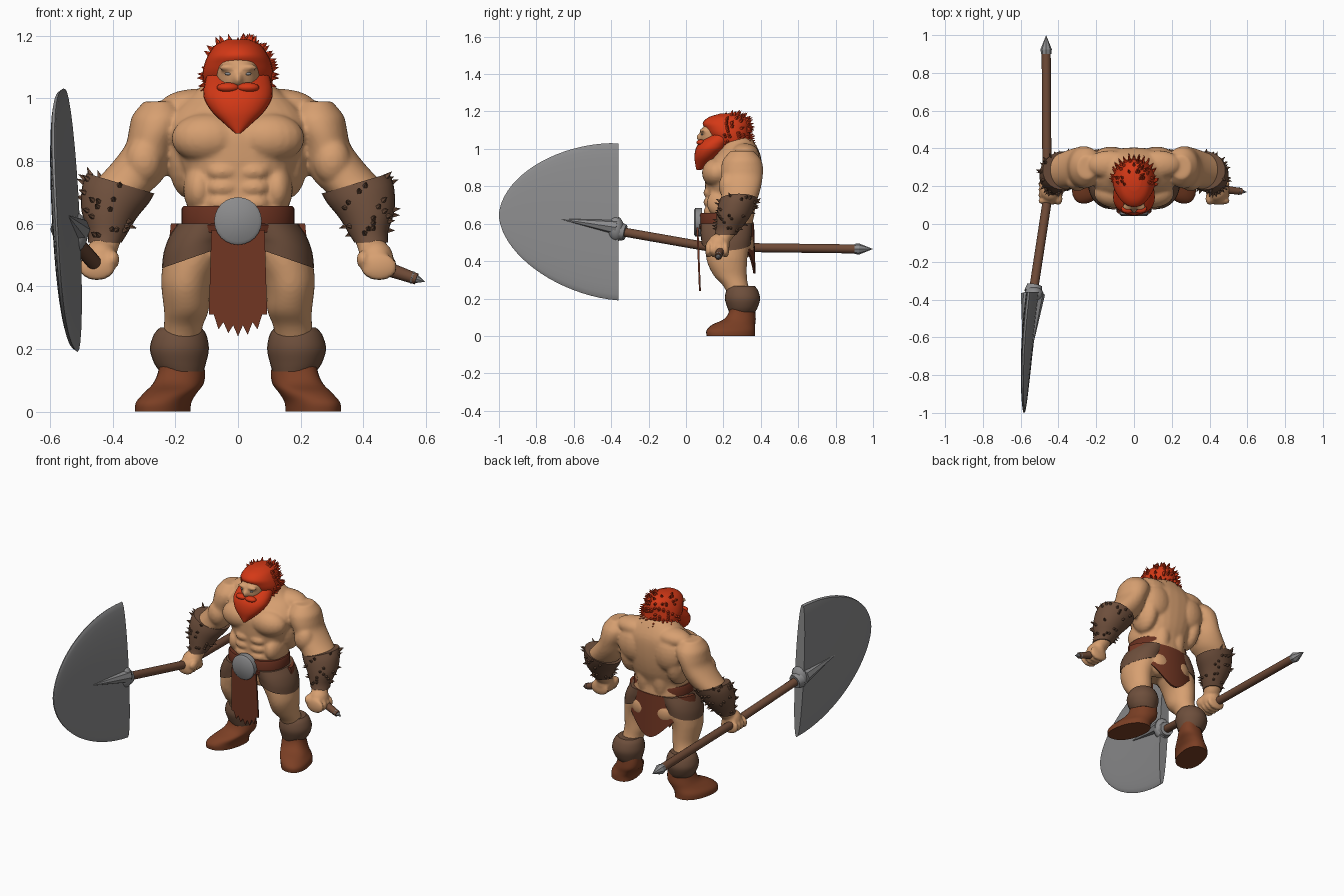
import bpy, bmesh, math, random
from mathutils import Vector, Matrix

random.seed(4)


def material(name, rgb):
    m = bpy.data.materials.new(name)
    m.diffuse_color = (*rgb, 1)
    return m


SKIN = material("skin", (0.68, 0.35, 0.165))
HAIR = material("red hair", (0.66, 0.04, 0.008))
LEATHER = material("worn leather", (0.155, 0.078, 0.045))
BOOT = material("boot leather", (0.2, 0.05, 0.018))
CLOTH = material("loin cloth", (0.17, 0.038, 0.017))
BELT = material("belt leather", (0.14, 0.03, 0.014))
STEEL = material("steel", (0.26, 0.26, 0.265))
WOOD = material("wood", (0.16, 0.07, 0.038))


def skin(bm, rings):
    """Closed surface through rings of points."""
    vs = [[bm.verts.new(p) for p in r] for r in rings]
    n = len(vs[0])
    for a, b in zip(vs, vs[1:]):
        for i in range(n):
            bm.faces.new((a[i], a[(i + 1) % n], b[(i + 1) % n], b[i]))
    bm.faces.new(vs[0][::-1])
    bm.faces.new(vs[-1])


def loft(bm, rings, mirror=False, smooth=True, shear=0.0, p=2.0, n=28):
    """Stack of ovals (x, y, z, rx, ry, tilt), eased between the given ones."""
    R = [Vector(tuple(r) + (0,) * (6 - len(r))) for r in rings]
    out = []
    for i in range(len(R) - 1):
        a, b, c, d = R[max(i - 1, 0)], R[i], R[i + 1], R[min(i + 2, len(R) - 1)]
        for k in range(4 if smooth else 1):
            t = k / 4
            out.append(b + (c - a) * (t / 2) + (a * 2 - b * 5 + c * 4 - d) * (t * t / 2)
                       + (b * 3 - a - c * 3 + d) * (t ** 3 / 2))
    out.append(R[-1])
    for s in ((1, -1) if mirror else (1,)):
        pts = []
        for x, y, z, rx, ry, tilt in out:
            ring = []
            for j in range(n):
                ca, sa = math.cos(math.tau * j / n), math.sin(math.tau * j / n)
                dx = math.copysign(abs(ca) ** (2 / p), ca) * rx
                dy = math.copysign(abs(sa) ** (2 / p), sa) * ry
                ring.append((s * (x + dx + shear * dy), y + dy, z + tilt * dx))
            pts.append(ring)
        skin(bm, pts)


def ball(bm, c, r, mirror=False):
    for s in ((1, -1) if mirror else (1,)):
        m = Matrix.Translation((s * c[0], c[1], c[2])) @ Matrix.Diagonal((*r, 1))
        bmesh.ops.create_uvsphere(bm, u_segments=20, v_segments=12, radius=1, matrix=m)


def rod(bm, a, b, r1, r2, n=16):
    a, b = Vector(a), Vector(b)
    m = Matrix.Translation((a + b) / 2) @ (b - a).to_track_quat('Z', 'Y').to_matrix().to_4x4()
    bmesh.ops.create_cone(bm, cap_ends=True, segments=n, radius1=r1, radius2=r2,
                          depth=(b - a).length, matrix=m)


def spikes(bm, count, allowed, r, length, lean):
    bmesh.ops.recalc_face_normals(bm, faces=bm.faces)
    bm.normal_update()
    spots = [(v.co.copy(), v.normal.copy()) for v in bm.verts if allowed(v.co)]
    for co, no in random.sample(spots, min(count, len(spots))):
        rod(bm, co - no * 0.006, co + (no + Vector(lean)) * length, r, 0, 5)


def finish(name, bm, mat, voxel=0):
    bmesh.ops.recalc_face_normals(bm, faces=bm.faces)
    me = bpy.data.meshes.new(name)
    bm.to_mesh(me)
    bm.free()
    me.materials.append(mat)
    ob = bpy.data.objects.new(name, me)
    bpy.context.collection.objects.link(ob)
    if voxel:
        rm = ob.modifiers.new("fuse", 'REMESH')
        rm.mode, rm.voxel_size, rm.use_smooth_shade = 'VOXEL', voxel, True
        sm = ob.modifiers.new("soften", 'SMOOTH')
        sm.factor, sm.iterations = 0.5, 4
    else:
        bpy.ops.object.select_all(action='DESELECT')
        ob.select_set(True)
        bpy.context.view_layer.objects.active = ob
        bpy.ops.object.shade_smooth_by_angle(angle=math.radians(40))
    return ob


# Body: torso, muscles, head, arms and legs fused into one skin
b = bmesh.new()
loft(b, [(0, .215, .49, .15, .12), (0, .22, .58, .175, .14), (0, .23, .66, .163, .128),
         (0, .245, .74, .172, .14), (0, .25, .82, .2, .15), (0, .255, .9, .22, .15),
         (0, .275, .96, .2, .125), (0, .285, 1.01, .15, .095), (0, .27, 1.06, .09, .08)], p=2.3)
ball(b, (.098, .165, .872), (.115, .08, .08), True)          # chest
for z in (.765, .715, .665):
    ball(b, (.048, .128, z), (.052, .035, .029), True)       # stomach
ball(b, (.125, .2, .71), (.05, .09, .08), True)              # flanks
ball(b, (.16, .29, .82), (.065, .1, .14), True)              # lats
ball(b, (.12, .345, .88), (.1, .065, .11), True)             # shoulder blades
ball(b, (.055, .325, .7), (.05, .045, .13), True)            # lower back
ball(b, (.13, .315, .975), (.12, .075, .055), True)          # neck muscles
ball(b, (.07, .3, .49), (.085, .065, .08), True)             # seat
loft(b, [(.25, .3, .99, .05, .06), (.252, .3, .945, .085, .1), (.262, .3, .9, .086, .112),
         (.28, .3, .85, .08, .11), (.31, .295, .79, .095, .105), (.35, .285, .735, .105, .098),
         (.39, .27, .69, .098, .092), (.41, .25, .63, .08, .08), (.42, .22, .56, .053, .058),
         (.43, .195, .51, .045, .045)], True)                # arms
ball(b, (.3, .23, .8), (.06, .055, .075), True)              # biceps
ball(b, (.44, .175, .49), (.056, .06, .058), True)           # palms
for i in range(4):
    ball(b, (.45, .12 + .031 * i, .462), (.06, .018, .045), True)   # fingers
ball(b, (.4, .135, .485), (.022, .035, .03), True)           # thumbs
loft(b, [(.11, .22, .57, .08, .12), (.135, .22, .5, .097, .122), (.16, .218, .43, .085, .112),
         (.166, .222, .38, .077, .104), (.165, .238, .32, .071, .088),
         (.175, .265, .27, .062, .068), (.183, .295, .2, .06, .06)], True)   # legs
loft(b, [(0, .2, .99, .07, .09), (0, .18, 1.04, .07, .1), (0, .172, 1.08, .072, .096),
         (0, .18, 1.12, .07, .088), (0, .2, 1.16, .05, .06)])               # head
ball(b, (0, .078, 1.062), (.014, .022, .024))                # nose
ball(b, (.031, .092, 1.098), (.031, .02, .012), True)        # brow
finish("body", b, SKIN, 0.0085)

# Eyes
b = bmesh.new()
ball(b, (.029, .0865, 1.078), (.014, .006, .005), True)
finish("eyes", b, STEEL)

# Hair with tufts
b = bmesh.new()
loft(b, [(0, .3, .965, .05, .04), (0, .275, .99, .085, .07), (0, .25, 1.03, .105, .1),
         (0, .23, 1.075, .113, .113), (0, .22, 1.11, .107, .12), (0, .215, 1.14, .094, .125),
         (0, .222, 1.17, .072, .1), (0, .23, 1.188, .035, .05)])
spikes(b, 130, lambda c: c.y > .2 and c.z > .99 and (abs(c.x) > .04 or c.y > .24),
       .011, .02, (0, .4, .1))
finish("hair", b, HAIR)

# Beard and moustache
b = bmesh.new()
loft(b, [(0, .068, .887, .008, .012), (0, .085, .915, .04, .035), (0, .105, .955, .082, .06),
         (0, .13, .995, .107, .08), (0, .15, 1.025, .11, .085), (0, .175, 1.05, .106, .082),
         (0, .2, 1.075, .1, .07)], p=2.2)
ball(b, (.032, .08, 1.034), (.036, .024, .016), True)
finish("beard", b, HAIR)

# Studded bracers
b = bmesh.new()
loft(b, [(.375, .283, .728, .108, .102, .3), (.392, .27, .69, .106, .1, .25),
         (.412, .25, .63, .088, .088, .15), (.418, .225, .57, .062, .066, .1),
         (.425, .21, .54, .054, .058)], True)
spikes(b, 80, lambda c: c.z > .56 and abs(c.x) > .34 and c.z < .765, .011, .022, (0, 0, .3))
finish("bracers", b, LEATHER)

# Shorts
b = bmesh.new()
loft(b, [(.1, .215, .6, .09, .137), (.118, .215, .56, .1, .137), (.13, .215, .53, .107, .135, -.2),
         (.135, .215, .495, .108, .132, -.35)], True)
finish("shorts", b, LEATHER)

# Rear skirt: bent strip with a rounded low middle
b = bmesh.new()
rows = []
for i in range(33):
    a = math.pi * i / 32
    low = .475 - .14 * max(0, math.sin(a)) ** 6
    ring = []
    for r, z in ((0, .6), (.012, .6), (.02, low), (.008, low)):
        ring.append(((.195 + r * 1.6) * math.cos(a), .215 + (.137 + r) * math.sin(a), z))
    rows.append(ring)
skin(b, rows)
finish("rear_skirt", b, CLOTH)

# Front loincloth with torn hem
b = bmesh.new()
hem = [.31, .31, .262, .285, .25, .275, .24, .275, .245, .285, .262, .31, .31]
outline = [(.085, .58), (-.085, .58)] + [(-.093 + .0155 * i, z) for i, z in enumerate(hem)]
skin(b, [[(x, .056 + d + .04 * (.58 - z), z) for x, z in outline] for d in (0, .01)])
finish("front_loincloth", b, CLOTH)

# Belt and round buckle
b = bmesh.new()
loft(b, [(0, .212, .572, .183, .145), (0, .212, .595, .187, .15), (0, .212, .6, .18, .143),
         (0, .212, .648, .18, .143), (0, .212, .656, .174, .138)], smooth=False, p=2.3, n=40)
finish("belt", b, BELT)
b = bmesh.new()
rod(b, (0, .085, .608), (0, .05, .608), .076, .076, 24)
rod(b, (0, .05, .608), (0, .042, .608), .076, .066, 24)
finish("buckle", b, STEEL)

# Boots and their padded cuffs
b = bmesh.new()
loft(b, [(.182, .3, .18, .066, .066), (.18, .3, .13, .072, .07), (.19, .288, .09, .078, .085),
         (.215, .255, .06, .08, .115), (.237, .24, .03, .083, .13), (.24, .24, 0, .083, .13)],
     True, shear=-.2, p=2.3)
finish("boots", b, BOOT)
b = bmesh.new()
loft(b, [(.183, .298, .268, .066, .068), (.185, .3, .245, .084, .084), (.187, .302, .2, .094, .094),
         (.185, .302, .155, .083, .082), (.18, .3, .128, .07, .07)], True)
finish("boot_cuffs", b, LEATHER)

# Axe shaft, bent at the fist, with pointed end
b = bmesh.new()
rod(b, (-.465, .92, .465), (-.46, .12, .475), .024, .024)
ball(b, (-.46, .12, .476), (.024, .024, .024))
rod(b, (-.46, .12, .476), (-.535, -.37, .562), .024, .024)
finish("axe_shaft", b, WOOD)
b = bmesh.new()
rod(b, (-.465, .9, .465), (-.465, .925, .465), .027, .03, 8)
rod(b, (-.465, .925, .465), (-.465, 1, .465), .03, 0, 8)
finish("axe_shaft_point", b, STEEL)

# Axe blade: lens cross-sections shrinking to the cutting edge
b = bmesh.new()
rows = []
for i in range(21):
    u = min(math.sin(i / 20 * math.pi / 2), .998)
    h = .42 * (1 - u ** 1.8) ** (1 / 1.8)
    ring = []
    for k in range(32):
        a = math.tau * k / 32
        z = .61 + .035 * u + h * math.cos(a)
        t = .003 + .027 * (1 - u * u) ** .7 * abs(math.sin(a))
        x = -.535 - .08 * u + .035 * u * u - .048 * (z - .61)
        ring.append((x + math.copysign(t, math.sin(a)), -.36 - .64 * u, z))
    rows.append(ring)
skin(b, rows)
finish("axe_blade", b, STEEL)

# Axe socket with a long prong on each side of the blade
b = bmesh.new()
ball(b, (-.53, -.375, .572), (.052, .045, .068))
rod(b, (-.526, -.325, .553), (-.533, -.36, .56), .042, .05, 10)
for dx in (-.022, .022):
    rod(b, (-.535 + dx, -.37, .58), (-.565 + dx, -.67, .625), .042, .002, 8)
finish("axe_socket", b, STEEL)

# Short handle held in the other fist
b = bmesh.new()
rod(b, (.42, .19, .475), (.57, .172, .423), .026, .018, 10)
finish("short_handle", b, WOOD)
b = bmesh.new()
rod(b, (.555, .174, .428), (.597, .169, .414), .021, 0, 8)
finish("short_handle_point", b, STEEL)
